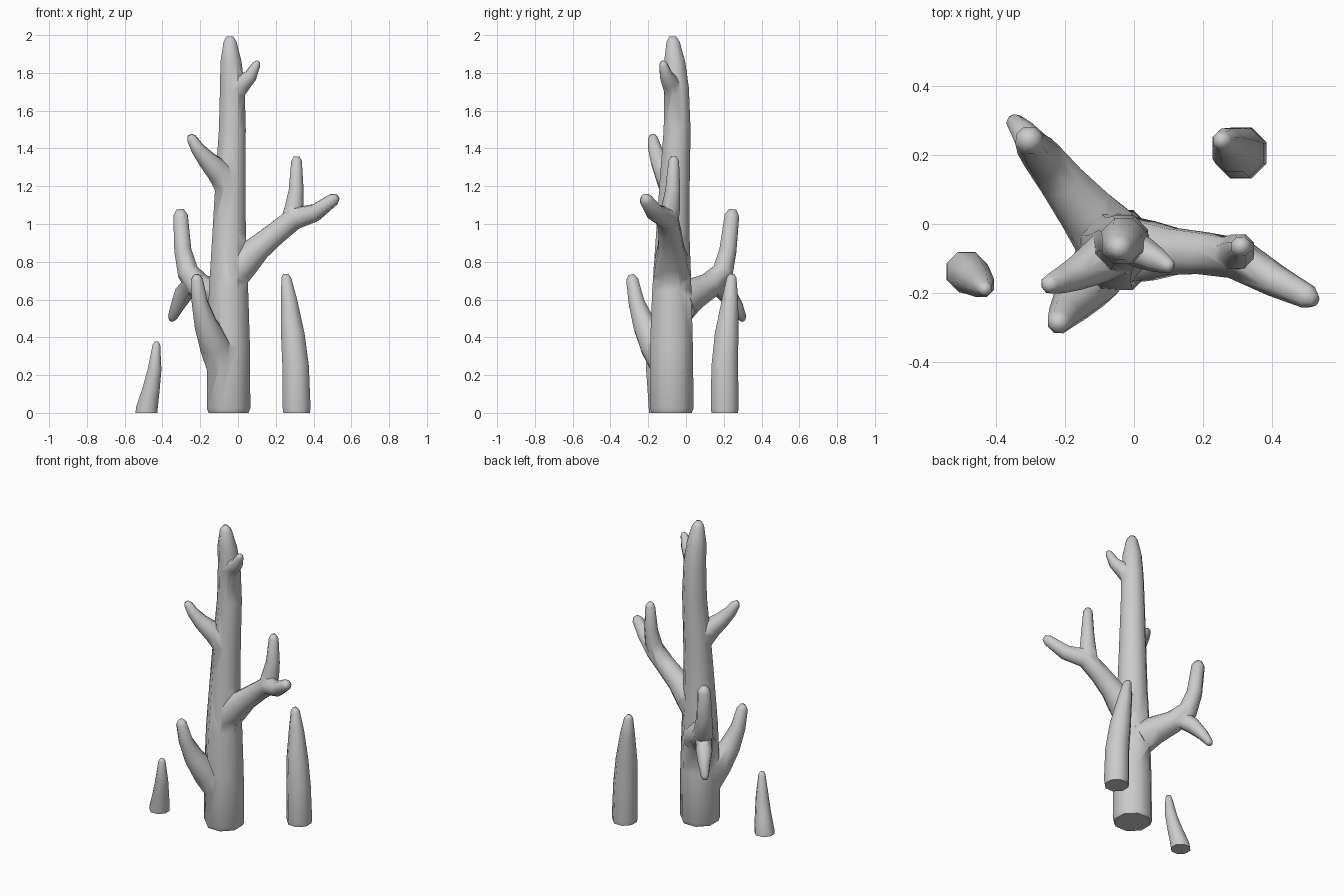
import bpy, bmesh, math
from mathutils import Vector

SIDES = 8


def tube(name, pts, upright=False):
    """Closed tapered tube through (x, y, z, radius) points with a rounded tip."""
    P = [Vector(p[:3]) for p in pts]
    R = [p[3] for p in pts]
    end = (P[-1] - P[-2]).normalized()
    P.append(P[-1] + end * R[-1] * 0.8)
    R.append(R[-1] * 0.5)
    bm = bmesh.new()
    rings = []
    t_old = Vector((0, 0, 1))
    u = Vector((1, 0, 0))
    for i, (p, r) in enumerate(zip(P, R)):
        t = (P[min(i + 1, len(P) - 1)] - P[max(i - 1, 0)]).normalized()
        if upright:
            t = Vector((0, 0, 1))
        q = t_old.rotation_difference(t)
        u = (q @ u).normalized()
        v = t.cross(u)
        t_old = t
        ring = []
        for k in range(SIDES):
            a = 2 * math.pi * (k + 0.5) / SIDES
            ring.append(bm.verts.new(p + (u * math.cos(a) + v * math.sin(a)) * r * 1.04))
        rings.append(ring)
    for a, b in zip(rings, rings[1:]):
        for k in range(SIDES):
            n = (k + 1) % SIDES
            bm.faces.new((a[k], a[n], b[n], b[k]))
    bm.faces.new(rings[0][::-1])
    bm.faces.new(rings[-1])
    bmesh.ops.recalc_face_normals(bm, faces=bm.faces)
    me = bpy.data.meshes.new(name)
    bm.to_mesh(me)
    bm.free()
    ob = bpy.data.objects.new(name, me)
    bpy.context.collection.objects.link(ob)
    return ob


def activate(ob):
    bpy.ops.object.select_all(action='DESELECT')
    ob.select_set(True)
    bpy.context.view_layer.objects.active = ob


# main trunk
trunk = tube("branching_trunk", [
    (-.05, -.075, 0, .11), (-.05, -.075, .025, .12), (-.05, -.077, .35, .118),
    (-.05, -.075, .65, .108), (-.047, -.07, .95, .092), (-.04, -.06, 1.22, .083),
    (-.03, -.047, 1.5, .074), (-.03, -.05, 1.72, .068), (-.037, -.06, 1.86, .058),
    (-.042, -.068, 1.965, .036)], upright=True)

# branches: flared roots sunk into the trunk or the parent branch
branches = [
    # right arm and its upright fork
    [(-.03, -.075, .74, .10), (.04, -.078, .81, .088), (.11, -.08, .875, .07),
     (.2, -.085, .95, .062), (.3, -.1, 1.03, .06), (.41, -.165, 1.06, .046),
     (.505, -.212, 1.13, .034)],
    [(.27, -.09, 1.0, .05), (.298, -.08, 1.09, .051), (.308, -.07, 1.18, .041),
     (.31, -.065, 1.335, .029)],
    # back left arm and its drooping fork
    [(-.08, -.03, .58, .10), (-.14, .04, .63, .082), (-.21, .125, .675, .066),
     (-.265, .195, .745, .058), (-.292, .222, .86, .047), (-.304, .243, 1.045, .04)],
    [(-.23, .14, .7, .05), (-.285, .215, .635, .05), (-.32, .265, .565, .036),
     (-.347, .296, .505, .024)],
    # low front left arm
    [(-.08, -.1, .24, .085), (-.125, -.165, .36, .082), (-.172, -.222, .47, .062),
     (-.203, -.262, .585, .044), (-.218, -.285, .705, .033)],
    # upper left arm
    [(-.05, -.07, 1.2, .075), (-.105, -.108, 1.28, .064), (-.17, -.145, 1.345, .047),
     (-.215, -.165, 1.4, .036), (-.245, -.175, 1.452, .027)],
    # small twig near the top
    [(-.02, -.06, 1.69, .052), (.03, -.085, 1.75, .045), (.068, -.105, 1.785, .035),
     (.098, -.12, 1.845, .022)],
]
for i, pts in enumerate(branches):
    arm = tube("branch_%d" % i, pts)
    activate(trunk)
    m = trunk.modifiers.new("union", 'BOOLEAN')
    m.operation = 'UNION'
    m.solver = 'EXACT'
    m.object = arm
    bpy.ops.object.modifier_apply(modifier=m.name)
    bpy.data.objects.remove(arm, do_unlink=True)

# free-standing shoots
tall = tube("tall_shoot", [
    (.31, .205, 0, .073), (.31, .205, .03, .077), (.305, .205, .25, .073),
    (.29, .215, .42, .065), (.27, .233, .6, .045), (.256, .241, .715, .027)], upright=True)
short = tube("short_shoot", [
    (-.485, -.138, 0, .06), (-.482, -.14, .03, .06), (-.46, -.158, .13, .048),
    (-.442, -.175, .23, .038), (-.432, -.187, .36, .021)], upright=True)

for ob in (trunk, tall, short):
    activate(ob)
    bpy.ops.object.shade_smooth_by_angle(angle=math.radians(65))
